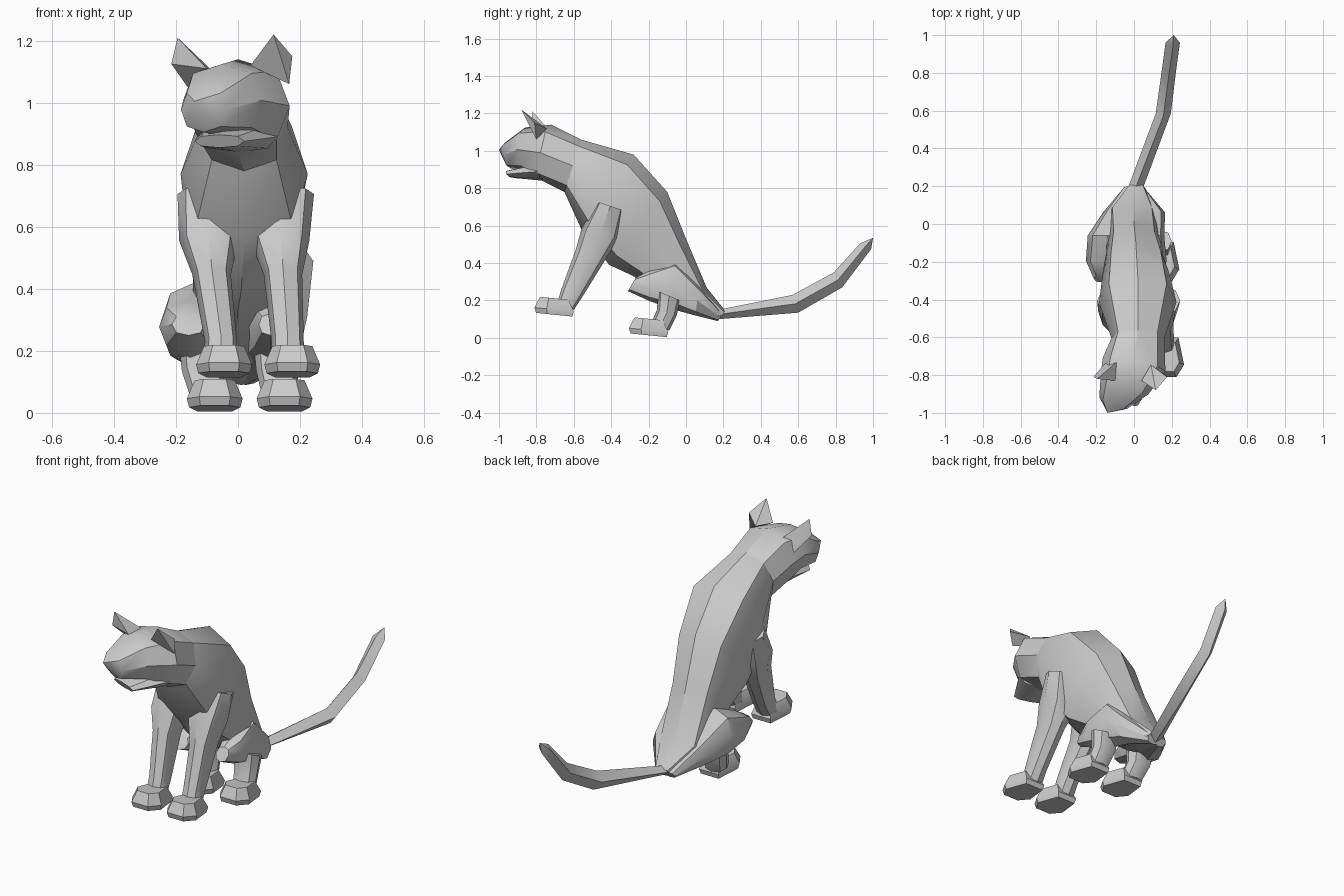
import bpy, bmesh, math


def ring(top, bot, cx, hw, n=8, p=0.85, yaw=0.0):
    """Rounded cross-section: top and bottom are (y, z), hw is the half width."""
    pts = []
    for i in range(n):
        a = 2 * math.pi * i / n
        c, s = math.cos(a), math.sin(a)
        u = math.copysign(abs(c) ** p, c) if abs(c) > 1e-6 else 0
        w = math.copysign(abs(s) ** p, s) if abs(s) > 1e-6 else 0
        w *= hw
        y = (top[0] + bot[0]) / 2 + u * (top[0] - bot[0]) / 2
        z = (top[1] + bot[1]) / 2 + u * (top[1] - bot[1]) / 2
        pts.append((cx + w * math.cos(yaw), y - w * math.sin(yaw), z))
    return pts


def loft(name, rings, tip=None):
    """Skin a list of equal rings, cap the ends, optionally end in a point."""
    bm = bmesh.new()
    rows = [[bm.verts.new(v) for v in r] for r in rings]
    n = len(rows[0])
    for a, b in zip(rows, rows[1:]):
        for i in range(n):
            j = (i + 1) % n
            bm.faces.new((a[i], a[j], b[j], b[i]))
    bm.faces.new(rows[0])
    if tip:
        t = bm.verts.new(tip)
        for i in range(n):
            bm.faces.new((rows[-1][i], rows[-1][(i + 1) % n], t))
    else:
        bm.faces.new(rows[-1])
    bmesh.ops.recalc_face_normals(bm, faces=bm.faces)
    me = bpy.data.meshes.new(name)
    bm.to_mesh(me)
    bm.free()
    ob = bpy.data.objects.new(name, me)
    bpy.context.collection.objects.link(ob)
    bpy.ops.object.select_all(action='DESELECT')
    ob.select_set(True)
    bpy.context.view_layer.objects.active = ob
    bpy.ops.object.shade_smooth_by_angle(angle=math.radians(35))
    return ob


def paw(name, x, y, z):
    """Six-sided foot, widest just above the sole and tilted slightly nose-up."""
    half = [(0.05, -0.105), (0.09, -0.04), (0.06, 0.105)]
    outline = half + [(-px, py) for px, py in reversed(half)]
    rows = []
    for s, h in ((0.92, 0.012), (1.0, 0.04), (0.72, 0.1)):
        rows.append([(x + px * s, y + py * s, z + h - 0.1 * py * s) for px, py in outline])
    loft(name, rows)


# Torso, from neck down the sloping back to the rump
loft("torso", [
    ring((-0.56, 1.06), (-0.65, 0.78), 0.02, 0.14),
    ring((-0.28, 0.98), (-0.55, 0.56), 0.02, 0.205),
    ring((-0.10, 0.78), (-0.41, 0.39), 0.01, 0.175),
    ring((0.00, 0.53), (-0.28, 0.33), 0.0, 0.145),
    ring((0.11, 0.27), (-0.06, 0.16), -0.01, 0.14),
    ring((0.21, 0.145), (0.17, 0.09), 0.01, 0.05),
])

# Head, turned towards -x
loft("head", [
    ring((-0.56, 1.06), (-0.65, 0.78), 0.02, 0.14),
    ring((-0.72, 1.14), (-0.77, 0.84), 0.0, 0.17, yaw=0.2),
    ring((-0.86, 1.125), (-0.85, 0.89), -0.05, 0.135, yaw=0.35),
    ring((-0.96, 1.05), (-0.935, 0.905), -0.11, 0.08, yaw=0.4),
], tip=(-0.14, -1.0, 1.005))
loft("lower_jaw", [
    ring((-0.77, 0.94), (-0.76, 0.84), 0.0, 0.13, yaw=0.2),
    ring((-0.945, 0.897), (-0.92, 0.855), -0.06, 0.085, yaw=0.35),
])

# Ears: four-sided spikes
loft("left_ear", [[(-0.10, -0.83, 1.11), (-0.215, -0.81, 1.125),
                   (-0.155, -0.74, 1.04), (-0.09, -0.73, 1.11)]], tip=(-0.195, -0.82, 1.21))
loft("right_ear", [[(0.04, -0.83, 1.12), (0.165, -0.80, 1.06),
                    (0.175, -0.81, 1.15), (0.09, -0.745, 1.12)]], tip=(0.115, -0.88, 1.22))

# Tail with a diamond section
loft("tail", [
    ring((0.17, 0.15), (0.17, 0.10), 0.0, 0.04, 4),
    ring((0.57, 0.23), (0.60, 0.135), 0.155, 0.04, 4),
    ring((0.79, 0.35), (0.835, 0.27), 0.185, 0.038, 4),
    ring((0.93, 0.505), (0.99, 0.475), 0.205, 0.038, 4),
], tip=(0.21, 1.0, 0.535))

# Front legs and paws: shoulder, elbow and ankle x for each side
for side, xs, px in (("left", (-0.09, -0.085, -0.055), -0.045),
                     ("right", (0.14, 0.145, 0.16), 0.175)):
    loft("front_leg_" + side, [
        ring((-0.48, 0.73), (-0.33, 0.68), xs[0], 0.105),
        ring((-0.56, 0.58), (-0.36, 0.53), xs[1] - 0.01, 0.095),
        ring((-0.59, 0.47), (-0.43, 0.42), xs[1], 0.062),
        ring((-0.67, 0.25), (-0.56, 0.21), xs[2], 0.052),
        ring((-0.69, 0.18), (-0.60, 0.15), xs[2], 0.055),
    ])
    paw("front_paw_" + side, px, -0.705, 0.112)

# Hind legs: folded thigh, short shank and paw
for side, s, kx, kw, px in (("left", -1, 0.16, 0.105, -0.075),
                            ("right", 1, 0.105, 0.075, 0.15)):
    loft("thigh_" + side, [
        ring((-0.27, 0.32), (-0.31, 0.25), s * kx, kw * 0.5),
        ring((-0.20, 0.36), (-0.19, 0.195), s * kx, kw * 0.9),
        ring((-0.06, 0.42), (-0.06, 0.15), s * (kx - 0.02), kw),
        ring((0.07, 0.28), (0.05, 0.12), s * 0.08, 0.085),
        ring((0.20, 0.13), (0.17, 0.09), s * 0.025, 0.035),
    ])
    shx = -0.115 if s < 0 else 0.125
    loft("hind_shank_" + side, [
        ring((-0.15, 0.25), (-0.03, 0.2), shx, 0.075),
        ring((-0.155, 0.15), (-0.05, 0.12), shx, 0.066),
        ring((-0.19, 0.07), (-0.09, 0.04), (shx + px) / 2, 0.06),
    ])
    paw("hind_paw_" + side, px, -0.20, 0.002)
